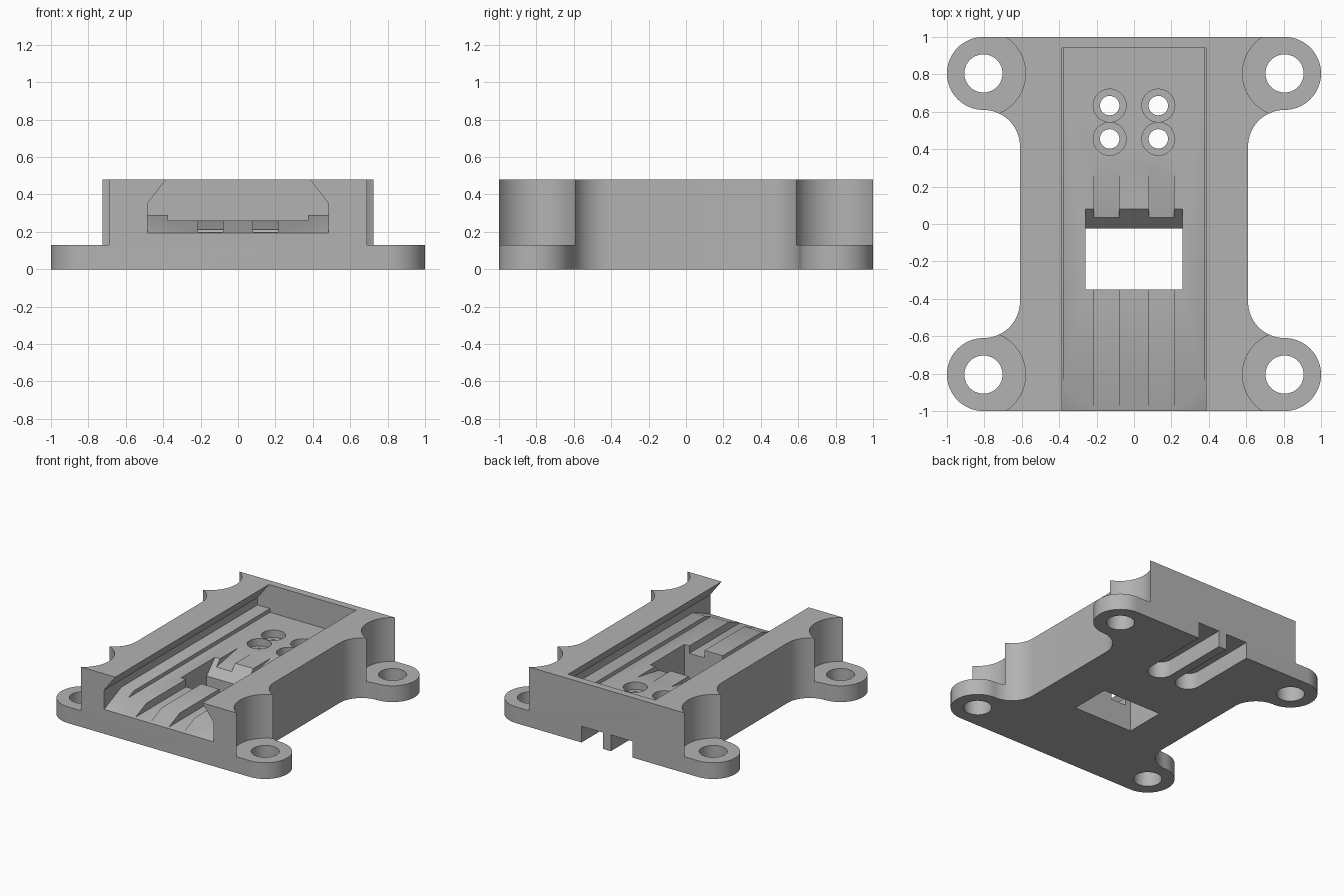
import bpy, bmesh
from math import cos, sin, pi, radians

if "Cube" in bpy.data.objects:
    bpy.data.objects.remove(bpy.data.objects["Cube"])

grey = bpy.data.materials.new("plain_grey")
grey.use_nodes = True
colour = (0.45, 0.45, 0.45, 1)
grey.diffuse_color = colour
grey.node_tree.nodes["Principled BSDF"].inputs["Base Color"].default_value = colour


def prism(name, points, axis, lo, hi):
    """Extrude a closed profile along x, y or z."""
    place = {"x": lambda p, d: (d, p[0], p[1]),
             "y": lambda p, d: (p[0], d, p[1]),
             "z": lambda p, d: (p[0], p[1], d)}[axis]
    bm = bmesh.new()
    a = [bm.verts.new(place(p, lo)) for p in points]
    b = [bm.verts.new(place(p, hi)) for p in points]
    bm.faces.new(a)
    bm.faces.new(b)
    n = len(points)
    for i in range(n):
        j = (i + 1) % n
        bm.faces.new((a[i], a[j], b[j], b[i]))
    bmesh.ops.recalc_face_normals(bm, faces=bm.faces)
    mesh = bpy.data.meshes.new(name)
    bm.to_mesh(mesh)
    bm.free()
    mesh.materials.append(grey)
    obj = bpy.data.objects.new(name, mesh)
    bpy.context.scene.collection.objects.link(obj)
    return obj


def arc(cx, cy, r, start, end, steps):
    return [(cx + r * cos(start + (end - start) * i / steps),
             cy + r * sin(start + (end - start) * i / steps)) for i in range(steps + 1)]


def circle(cx, cy, r, steps=48):
    return arc(cx, cy, r, 0, 2 * pi, steps)[:-1]


def box(x0, x1, y0, y1):
    return [(x0, y0), (x1, y0), (x1, y1), (x0, y1)]


# Body outline: rounded ears blending into a narrower waist
EAR = 0.805
ear = arc(EAR, EAR, 0.195, pi / 2, -pi / 2, 32)
waist = arc(EAR, 0.415, 0.195, pi / 2, pi, 20)[1:]
quarter = ear + waist
right = quarter + [(x, -y) for x, y in reversed(quarter)]
outline = right + [(-x, y) for x, y in reversed(right)]
body = prism("mount_body", outline, "z", 0, 0.48)

cutters = []


def cut(name, points, axis, lo, hi):
    cutters.append(prism(name, points, axis, lo, hi))


# Screw ears: clearance above each ear and a through hole
for sx in (-1, 1):
    for sy in (-1, 1):
        cut("ear_clearance", circle(sx * 0.81, sy * EAR, 0.23, 64), "z", 0.13, 0.7)
        cut("screw_hole", circle(sx * EAR, sy * EAR, 0.102), "z", -0.1, 0.2)

# Dovetail pocket with side ledges, open to the front
half = [(0.375, 0.26), (0.375, 0.29), (0.485, 0.29), (0.485, 0.35), (0.385, 0.48), (0.385, 0.6)]
cut("pocket", half + [(-x, z) for x, z in reversed(half)], "y", -1.1, 0.94)

# Lead-in ramp at the front of the floor
cut("front_ramp", [(-1.1, 0.152), (-0.78, 0.29), (-0.78, 0.33), (-1.1, 0.33)], "x", -0.485, 0.485)

# Slot through the floor with a sloped rear edge
cut("slot", box(-0.26, 0.26, -0.35, -0.025), "z", -0.1, 0.4)
cut("slot_ramp", [(-0.1, 0.15), (-0.025, 0.15), (0.08, 0.26), (0.08, 0.3), (-0.1, 0.3)],
    "x", -0.26, 0.26)

for s in (-1, 1):
    # Wire channels on the floor, rising towards the rear
    x0, x1 = sorted((s * 0.08, s * 0.215))
    cut("channel", [(-1.1, 0.2), (-0.03, 0.2), (0.36, 0.27), (-1.1, 0.27)], "x", x0, x1)
    # Wire holes with counterbores
    cx = s * 0.13
    for cy in (0.455, 0.633):
        cut("counterbore", circle(cx, cy, 0.088), "z", 0.2, 0.3)
        cut("wire_hole", circle(cx, cy, 0.052, 32), "z", -0.1, 0.3)
    # Round-ended channels under the base, open at the rear
    slot_end = arc(cx, 0.455, 0.095, pi, 2 * pi, 24)
    cut("under_channel", slot_end + [(cx + 0.095, 1.1), (cx - 0.095, 1.1)], "z", -0.1, 0.13)

# Carve everything out of the body
for i, cutter in enumerate(cutters):
    mod = body.modifiers.new("cut_%d" % i, "BOOLEAN")
    mod.operation = "DIFFERENCE"
    mod.solver = "EXACT"
    mod.object = cutter
bpy.context.view_layer.update()
graph = bpy.context.evaluated_depsgraph_get()
result = bpy.data.meshes.new_from_object(body.evaluated_get(graph))
body.modifiers.clear()
body.data = result
result.name = "mount_body"
result.materials.clear()
result.materials.append(grey)
for poly in result.polygons:
    poly.material_index = 0
for cutter in cutters:
    bpy.data.objects.remove(cutter)

bpy.ops.object.select_all(action="DESELECT")
body.select_set(True)
bpy.context.view_layer.objects.active = body
bpy.ops.object.shade_smooth_by_angle(angle=radians(30))
